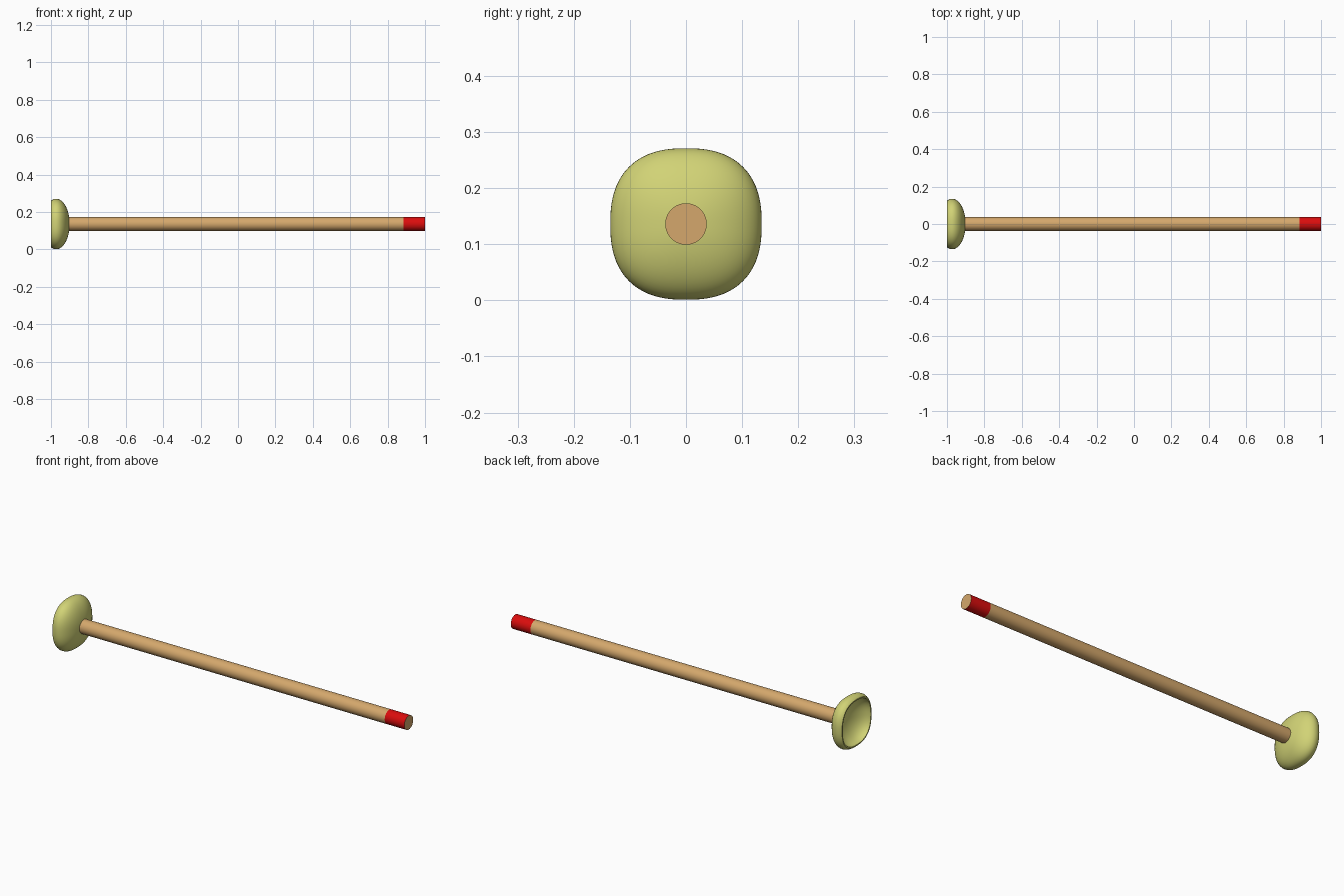
import bpy, bmesh, math

if "Cube" in bpy.data.objects:
    bpy.data.objects.remove(bpy.data.objects["Cube"])

CZ = 0.136  # height of the long axis


def material(name, rgb):
    m = bpy.data.materials.new(name)
    m.diffuse_color = (*rgb, 1)
    m.use_nodes = True
    m.node_tree.nodes["Principled BSDF"].inputs["Base Color"].default_value = m.diffuse_color
    return m


def lathe(name, profile, mats, sides=64, power=2.0, rule=None):
    """Sweep (x, radius) points round the x axis with a superellipse section."""
    bm = bmesh.new()
    rings = []
    for x, r in profile:
        if r < 1e-6:
            rings.append([bm.verts.new((x, 0, CZ))])
            continue
        ring = []
        for i in range(sides):
            a = 2 * math.pi * i / sides
            c, s = math.cos(a), math.sin(a)
            k = r / (abs(c) ** power + abs(s) ** power) ** (1 / power)
            ring.append(bm.verts.new((x, k * c, CZ + k * s)))
        rings.append(ring)
    for a, b in zip(rings, rings[1:]):
        for i in range(sides):
            j = (i + 1) % sides
            if len(a) == 1:
                bm.faces.new((a[0], b[j], b[i]))
            elif len(b) == 1:
                bm.faces.new((a[i], a[j], b[0]))
            else:
                bm.faces.new((a[i], a[j], b[j], b[i]))
    bmesh.ops.recalc_face_normals(bm, faces=bm.faces)
    if rule:
        for f in bm.faces:
            f.material_index = rule(f)
    me = bpy.data.meshes.new(name)
    bm.to_mesh(me)
    bm.free()
    ob = bpy.data.objects.new(name, me)
    bpy.context.collection.objects.link(ob)
    for m in mats:
        me.materials.append(m)
    bpy.ops.object.select_all(action='DESELECT')
    ob.select_set(True)
    bpy.context.view_layer.objects.active = ob
    bpy.ops.object.shade_smooth_by_angle(angle=math.radians(40))
    return ob


wood = material("wood", (0.66, 0.39, 0.15))
red = material("red_paint", (0.7, 0.004, 0.004))
rubber = material("yellow_rubber", (0.64, 0.65, 0.18))

# cup: rounded dome outside, curling in slightly to an open rim
end = math.radians(114)
N = 20
outer = [(-0.972 + 0.072 * math.cos(end * i / N), 0.135 * math.sin(end * i / N))
         for i in range(N + 1)]
outer = [(max(x, -1.0), r) for x, r in outer]
outer[-1] = (-1.0, outer[-1][1])
# hollow inside of the cup
inner = [(-1.0 + 0.072 * math.sin(math.pi / 2 * i / 12),
          0.117 * math.cos(math.pi / 2 * i / 12)) for i in range(13)]
lathe("cup", outer + inner, [rubber], power=2.45)

# handle: wooden rod with a painted band at its far end
lathe("handle",
      [(-0.92, 0), (-0.92, 0.037), (0.885, 0.037), (1.0, 0.037), (1.0, 0)],
      [wood, red], sides=48,
      rule=lambda f: int(f.calc_center_median().x > 0.885 and abs(f.normal.x) < 0.5))
